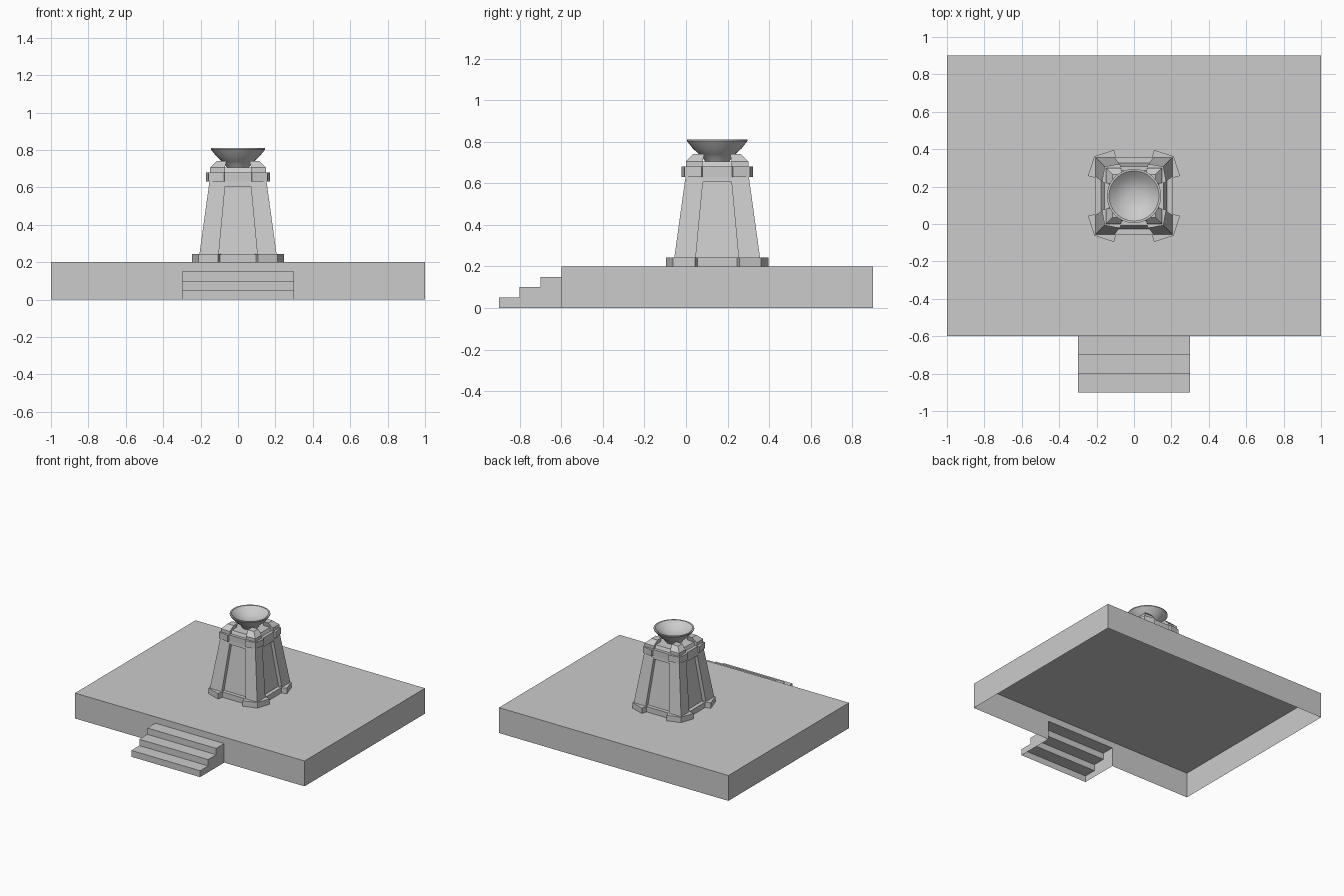
import bpy, bmesh, math

if "Cube" in bpy.data.objects:
    bpy.data.objects.remove(bpy.data.objects["Cube"])

CENTRE = (0, 0.15, 0)


def finish(name, bm, loc=(0, 0, 0)):
    bmesh.ops.remove_doubles(bm, verts=bm.verts, dist=1e-5)
    bmesh.ops.recalc_face_normals(bm, faces=bm.faces)
    me = bpy.data.meshes.new(name)
    bm.to_mesh(me)
    bm.free()
    ob = bpy.data.objects.new(name, me)
    ob.location = loc
    bpy.context.collection.objects.link(ob)
    return ob


def loft(name, sections, corners=False):
    """Closed solid through (outline, z) sections; corners mirrors it to all four."""
    bm = bmesh.new()
    rings = [[bm.verts.new((x, y, z)) for x, y in pts] for pts, z in sections]
    n = len(rings[0])
    for a, b in zip(rings, rings[1:]):
        for i in range(n):
            j = (i + 1) % n
            bm.faces.new((a[i], a[j], b[j], b[i]))
    bm.faces.new(rings[0])
    bm.faces.new(rings[-1])
    ob = finish(name, bm, CENTRE)
    if corners:
        m = ob.modifiers.new("four_corners", 'MIRROR')
        m.use_axis = (True, True, False)
        m.use_mirror_merge = False
    return ob


def square(a, b):
    return [(a, a), (b, a), (b, b), (a, b)]


def kite(inner, mid, out, corner):
    """Corner block whose two outer sides slope back to the corner."""
    k = inner * 0.9
    return [(k, k), (out * 0.75, k), (out, mid), (corner, corner), (mid, out), (k, out * 0.75)]


# platform shell with steps, open underneath
bm = bmesh.new()


def face(pts):
    bm.faces.new([bm.verts.new(p) for p in pts])


face([(-1, -.6, .2), (1, -.6, .2), (1, .9, .2), (-1, .9, .2)])
face([(1, .9, 0), (-1, .9, 0), (-1, .9, .2), (1, .9, .2)])
for s in (-1, 1):
    face([(s, -.6, 0), (s, .9, 0), (s, .9, .2), (s, -.6, .2)])
front = [(-1, 0), (-1, .2), (1, .2), (1, 0), (.3, 0), (.3, .15), (-.3, .15), (-.3, 0)]
face([(x, -.6, z) for x, z in front])
steps = [(-.9, 0), (-.9, .05), (-.8, .05), (-.8, .1), (-.7, .1), (-.7, .15), (-.6, .15)]
for (y0, z0), (y1, z1) in zip(steps, steps[1:]):
    face([(-.3, y0, z0), (.3, y0, z0), (.3, y1, z1), (-.3, y1, z1)])
for s in (-.3, .3):
    face([(s, y, z) for y, z in steps + [(-.6, 0)]])
finish("platform_with_steps", bm)

# pedestal core: plinth, recessed panels, lintel
loft("plinth", [(square(-.205, .205), .2), (square(-.205, .205), .242)])
loft("panel_core", [(square(-.176, .176), .242), (square(-.128, .128), .61)])
loft("lintel", [(square(-.155, .155), .605), (square(-.152, .152), .64)])

# corner feet and tapered corner pillars
foot = kite(.1, .107, .246, .212)
loft("corner_feet", [(foot, .2), (foot, .243)], True)
loft("corner_pillars", [(square(.107, .212), .2), (square(.066, .152), .635)], True)

# band below the cap
loft("band", [(square(-.158, .158), .63), (square(-.158, .158), .68)])
band = kite(.07, .075, .172, .157)
loft("band_corners", [(band, .63), (band, .68)], True)

# cap with raised corner blocks
loft("cap", [(square(-.135, .135), .68), (square(-.125, .125), .705)])
loft("cap_corners", [(square(.07, .15), .68), (square(.07, .15), .705),
                     (square(.062, .115), .74)], True)

# fire bowl, turned from a profile
profile = [(0, .70), (.055, .70), (.075, .73), (.085, .738), (.118, .768), (.145, .803),
           (.145, .81), (.134, .81), (.105, .785), (.07, .765), (.032, .755), (0, .755)]
bm = bmesh.new()
vs = [bm.verts.new((r, 0, z)) for r, z in profile]
es = [bm.edges.new(p) for p in zip(vs, vs[1:])]
bmesh.ops.spin(bm, geom=vs + es, cent=(0, 0, 0), axis=(0, 0, 1),
               angle=2 * math.pi, steps=32, use_merge=True)
bowl = finish("fire_bowl", bm, CENTRE)
bpy.context.view_layer.objects.active = bowl
bowl.select_set(True)
bpy.ops.object.shade_smooth_by_angle(angle=math.radians(30))
